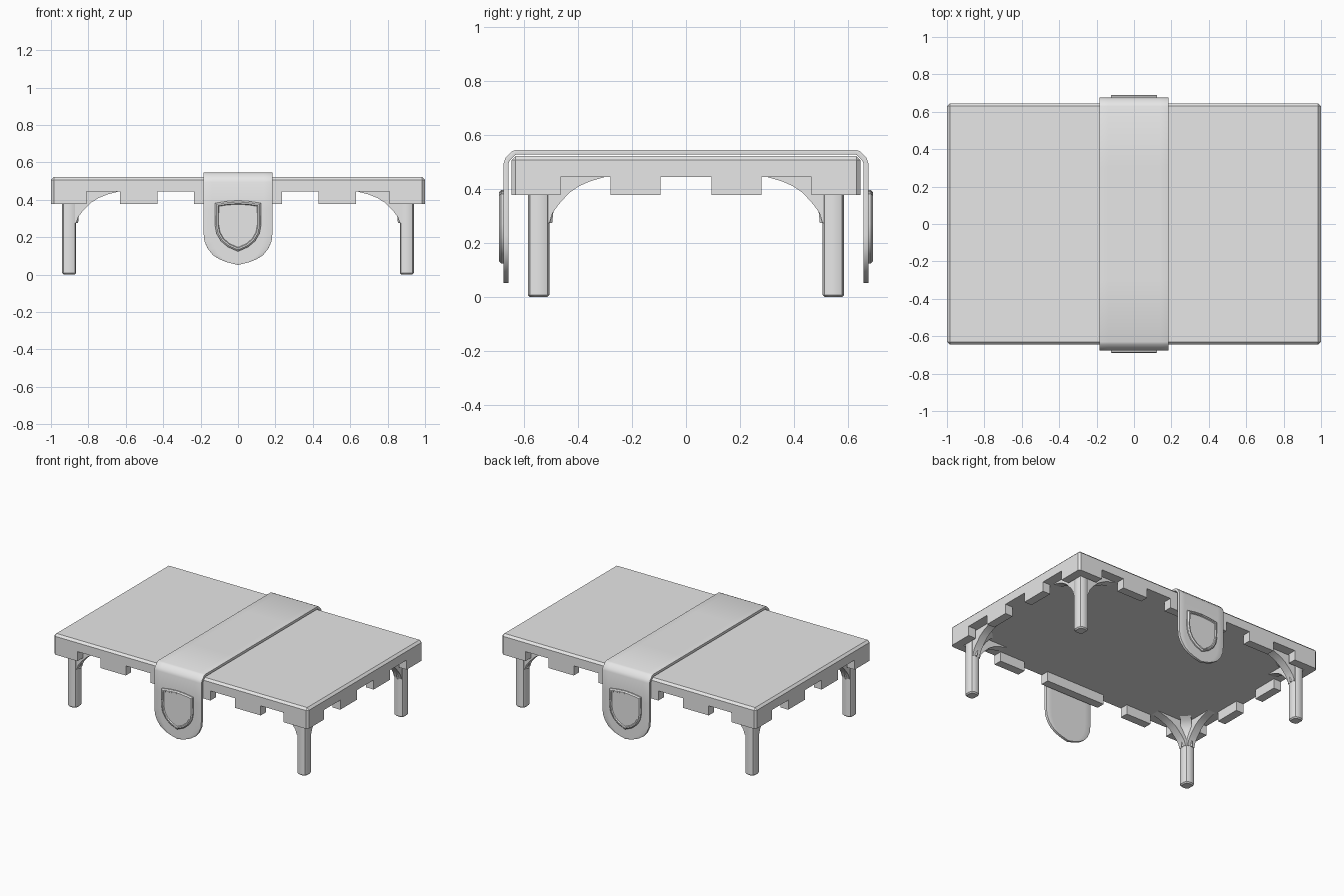
import bpy
import bmesh
import math
from mathutils import Vector

if "Cube" in bpy.data.objects:
    bpy.data.objects.remove(bpy.data.objects["Cube"])

grey = bpy.data.materials.new("stone_grey")
grey.use_nodes = True
grey.diffuse_color = (0.8, 0.8, 0.8, 1)
grey.node_tree.nodes["Principled BSDF"].inputs["Base Color"].default_value = grey.diffuse_color


def finish(bm, name, smooth=None, recalc=True):
    """Turn a bmesh into a named, coloured object."""
    if recalc:
        bmesh.ops.recalc_face_normals(bm, faces=bm.faces[:])
    mesh = bpy.data.meshes.new(name)
    bm.to_mesh(mesh)
    bm.free()
    mesh.materials.append(grey)
    obj = bpy.data.objects.new(name, mesh)
    bpy.context.collection.objects.link(obj)
    if smooth:
        bpy.ops.object.select_all(action="DESELECT")
        obj.select_set(True)
        bpy.context.view_layer.objects.active = obj
        bpy.ops.object.shade_smooth_by_angle(angle=math.radians(smooth))
    return obj


def prism(bm, outline, place, low, high):
    """Extrude an outline; place(a, b, depth) gives each 3D point."""
    base = bm.faces.new([bm.verts.new(place(a, b, low)) for a, b in outline])
    new = bmesh.ops.extrude_face_region(bm, geom=[base])["geom"]
    shift = Vector(place(0, 0, high)) - Vector(place(0, 0, low))
    verts = [v for v in new if isinstance(v, bmesh.types.BMVert)]
    bmesh.ops.translate(bm, verts=verts, vec=shift)
    bmesh.ops.recalc_face_normals(bm, faces=bm.faces[:])


def rect(x0, x1, y0, y1):
    return [(x0, y0), (x1, y0), (x1, y1), (x0, y1)]


def flat(x, y, z):
    return (x, y, z)


W, D, TOP, UNDER, HEM = 1.0, 0.645, 0.522, 0.445, 0.377
CH, T = 0.015, 0.06

# Table top with chamfered upper and corner edges
bm = bmesh.new()
prism(bm, rect(-W, W, -D, D), flat, UNDER, TOP)
edges = [e for e in bm.edges if max(v.co.z for v in e.verts) > UNDER + 0.01]
bmesh.ops.bevel(bm, geom=edges, offset=CH, segments=1, affect="EDGES")
finish(bm, "table_top")

# Notched apron: corner blocks, side blocks and long middle blocks
bm = bmesh.new()
corner = [(W - CH, D), (W, D - CH), (W, 0.465), (W - T, 0.465),
          (W - T, D - T), (0.81, D - T), (0.81, D)]
for s in (-1, 1):
    for t in (-1, 1):
        prism(bm, [(s * x, t * y) for x, y in corner], flat, HEM, UNDER)
        prism(bm, rect(s * 0.43, s * 0.63, t * (D - T), t * D), flat, HEM, UNDER)
        prism(bm, rect(s * (W - T), s * W, t * 0.095, t * 0.28), flat, HEM, UNDER)
    prism(bm, rect(-0.235, 0.235, s * (D - T), s * D), flat, HEM, UNDER)
finish(bm, "notched_apron")

# Legs with curved brackets running along both sides
LX0, LX1, LY0, LY1 = 0.865, 0.94, 0.505, 0.585
curve = [(0, 0.275), (0.012, 0.31), (0.035, 0.34), (0.08, 0.385), (0.12, 0.41), (0.165, 0.428), (0.23, UNDER)]
for s, side in ((-1, "right"), (1, "left")):
    for t, end in ((-1, "front"), (1, "back")):
        bm = bmesh.new()
        prism(bm, rect(s * LX0, s * LX1, t * LY0, t * LY1), flat, 0, UNDER)
        upright = [e for e in bm.edges if abs(e.verts[0].co.z - e.verts[1].co.z) > 0.1]
        bmesh.ops.bevel(bm, geom=upright, offset=0.025, segments=2, profile=0.5, affect="EDGES")
        foot = [e for e in bm.edges if max(v.co.z for v in e.verts) < 0.001]
        bmesh.ops.bevel(bm, geom=foot, offset=0.008, segments=1, affect="EDGES")
        finish(bm, f"{end}_{side}_leg", 40)

        bm = bmesh.new()
        back = [(-0.03, UNDER), (-0.03, 0.275)]
        prism(bm, back + curve, lambda a, z, d: (s * (LX0 - a), t * d, z), LY0 + 0.01, LY1 - 0.01)
        prism(bm, back + curve, lambda a, z, d: (s * d, t * (LY0 - a * 0.9), z), LX0 + 0.01, LX1 - 0.01)
        # Short diagonal web filling the inner corner
        web = [(a * 0.3, z) for a, z in curve]
        prism(bm, back + web, lambda a, z, d: (s * (LX0 + 0.015 - a + d), t * (LY0 + 0.015 - a - d), z), -0.025, 0.025)
        finish(bm, f"{end}_{side}_bracket", 35)

# Cloth runner draped over the table, each end tapering to a point
half = 0.185
drop = [(0.052, 0.004), (0.066, 0.06), (0.082, 0.1), (0.105, 0.135), (0.14, 0.163), (0.18, 0.18),
        (0.23, half), (0.35, half), (0.495, half)]
path = [(-0.675, z, w) for z, w in drop]
path += [(-0.668, 0.515, half), (-0.643, 0.54, half), (-0.63, 0.545, half), (-0.3, 0.545, half)]
path += [(-y, z, w) for y, z, w in reversed(path)]
bm = bmesh.new()
cols = 8
rows = [[bm.verts.new((w * (2 * j / cols - 1), y, z)) for j in range(cols + 1)] for y, z, w in path]
for a, b in zip(rows, rows[1:]):
    for j in range(cols):
        bm.faces.new((a[j], a[j + 1], b[j + 1], b[j]))
runner = finish(bm, "cloth_runner", 60, recalc=False)
thick = runner.modifiers.new("thickness", "SOLIDIFY")
thick.thickness = 0.018
thick.offset = -1
soft = runner.modifiers.new("soft_edges", "BEVEL")
soft.width = 0.008
soft.segments = 2
soft.limit_method = "ANGLE"
soft.angle_limit = math.radians(60)

# Plain shield with a raised rim on each hanging end
right_half = [(0, 0.396), (0.06, 0.392), (0.122, 0.382), (0.124, 0.27), (0.115, 0.22),
              (0.092, 0.18), (0.055, 0.148), (0, 0.124)]
shield = right_half + [(-x, z) for x, z in reversed(right_half[1:-1])]
for t, end in ((-1, "front"), (1, "back")):
    bm = bmesh.new()
    prism(bm, shield, lambda x, z, d: (x, t * d, z), 0.668, 0.684)
    face = max(bm.faces, key=lambda f: t * f.calc_center_median().y)
    for width, depth in ((0.008, 0.007), (0.008, 0), (0.004, -0.007)):
        bmesh.ops.inset_region(bm, faces=[face], thickness=width, depth=depth, use_even_offset=True)
    finish(bm, f"{end}_shield", 30)
